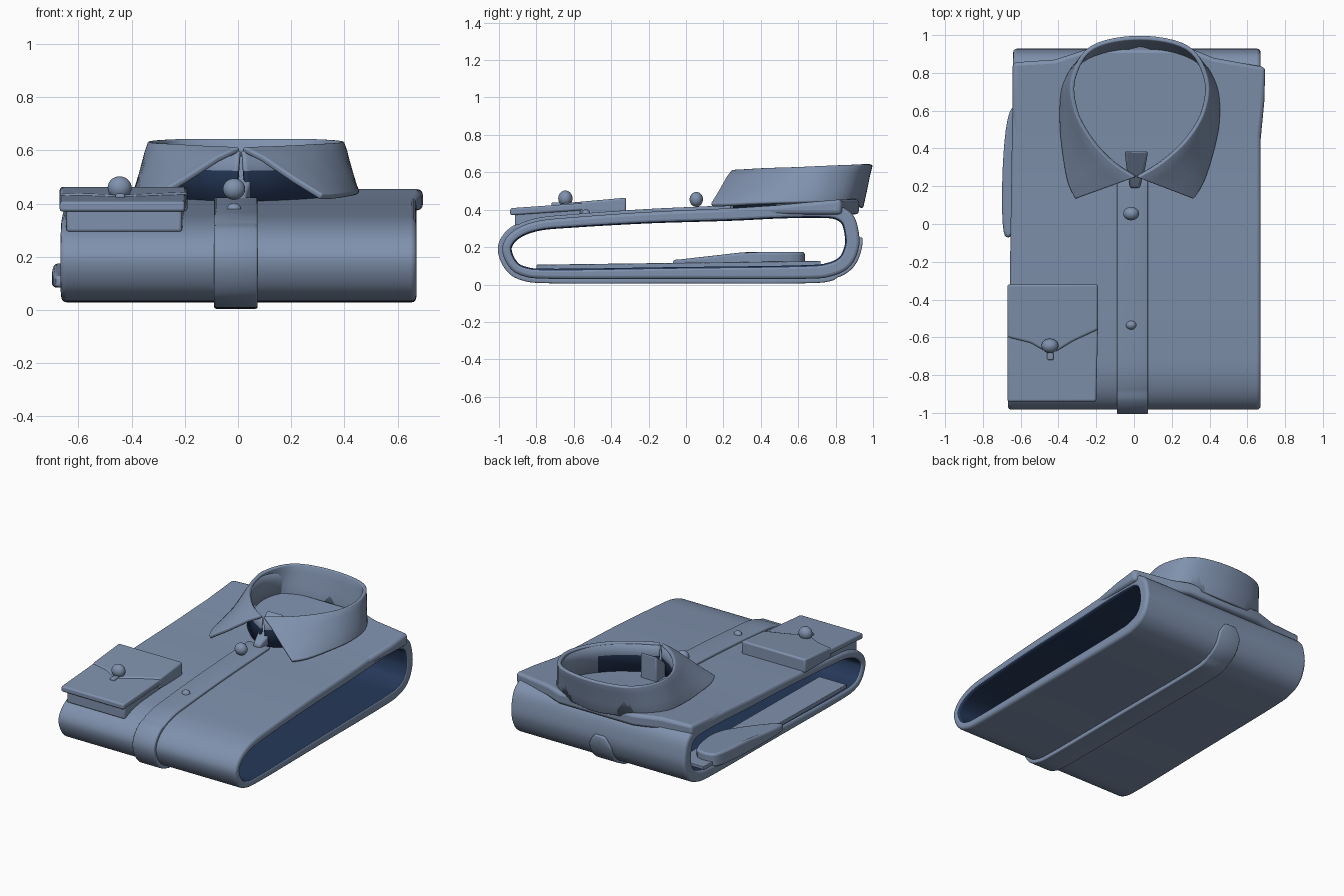
import bpy, bmesh, math
from mathutils import Vector

cube = bpy.data.objects.get("Cube")
if cube:
    bpy.data.objects.remove(cube)


def material(name, rgb):
    m = bpy.data.materials.new(name)
    m.use_nodes = True
    m.diffuse_color = (*rgb, 1)
    m.node_tree.nodes["Principled BSDF"].inputs["Base Color"].default_value = (*rgb, 1)
    return m


CLOTH = material("blue grey cloth", (0.215, 0.285, 0.42))
LINING = material("navy lining", (0.019, 0.04, 0.10))


def finish(name, bm, bevel=0, thick=0, lining=None):
    """Turn a bmesh into a smooth object; faces passing the lining rule go navy."""
    bmesh.ops.recalc_face_normals(bm, faces=bm.faces)
    for f in bm.faces:
        if lining and lining(f.calc_center_median()):
            f.material_index = 1
    mesh = bpy.data.meshes.new(name)
    bm.to_mesh(mesh)
    bm.free()
    mesh.materials.append(CLOTH)
    mesh.materials.append(LINING)
    ob = bpy.data.objects.new(name, mesh)
    bpy.context.collection.objects.link(ob)
    if thick:
        s = ob.modifiers.new("thickness", 'SOLIDIFY')
        s.thickness, s.offset = thick, 0
    if bevel:
        b = ob.modifiers.new("soft edge", 'BEVEL')
        b.width, b.segments, b.limit_method = bevel, 3, 'ANGLE'
        b.angle_limit = math.radians(40)
    bpy.ops.object.select_all(action='DESELECT')
    bpy.context.view_layer.objects.active = ob
    ob.select_set(True)
    bpy.ops.object.shade_smooth_by_angle(angle=math.radians(40))


def spline(points, closed=False, steps=6):
    """Catmull-Rom curve through the points."""
    p = [Vector(q) for q in points]
    n = len(p)
    get = (lambda i: p[i % n]) if closed else (lambda i: p[max(0, min(n - 1, i))])
    out = []
    for i in range(n if closed else n - 1):
        a, b, c, d = (get(i + k) for k in (-1, 0, 1, 2))
        for s in range(steps):
            t = s / steps
            out.append((2 * b + (c - a) * t + (2 * a - 5 * b + 4 * c - d) * t * t
                        + (3 * b - a - 3 * c + d) * t ** 3) / 2)
    return out if closed else out + [p[-1]]


def loft(rows, closed=False):
    bm = bmesh.new()
    grid = [[bm.verts.new(v) for v in row] for row in rows]
    n, m = len(grid), len(grid[0])
    for i in range(n if closed else n - 1):
        for j in range(m if closed else m - 1):
            a, b = grid[i], grid[(i + 1) % n]
            k = (j + 1) % m
            bm.faces.new((a[j], a[k], b[k], b[j]))
    return bm


def slab(name, outline, low, high, bevel):
    """Prism over an xy outline; low and high give z as a function of y."""
    bm = bmesh.new()
    rings = [[bm.verts.new((x, y, f(y))) for x, y in outline] for f in (low, high)]
    n = len(outline)
    for i in range(n):
        j = (i + 1) % n
        bm.faces.new((rings[0][i], rings[0][j], rings[1][j], rings[1][i]))
    for r in rings:
        bm.faces.new(r)
    finish(name, bm, bevel)


# Folded body: a flat loop of cloth, open at both sides
profile = spline([(0.24, 0.408), (-0.2, 0.388), (-0.6, 0.36), (-0.8, 0.338), (-0.925, 0.285),
                  (-0.982, 0.2), (-0.95, 0.1), (-0.87, 0.045), (-0.7, 0.03), (-0.1, 0.03),
                  (0.6, 0.03), (0.78, 0.045), (0.88, 0.1), (0.925, 0.2), (0.92, 0.3),
                  (0.89, 0.375), (0.82, 0.42), (0.72, 0.43), (0.5, 0.424)], True)


def offset(curve, dist):
    out = []
    for i, p in enumerate(curve):
        t = (curve[(i + 1) % len(curve)] - curve[i - 1]).normalized()
        out.append(p + Vector((t.y, -t.x)) * dist(p))
    return out


def ring(curve, x, slant):
    return [(x + slant * (p.x + 1), p.x, p.y) for p in curve]


inner = offset(profile, lambda p: -0.05 - 0.014 * (p.x + 1))
body = loft([ring(profile, -0.668, 0.015), ring(profile, 0.67, 0),
             ring(inner, 0.67, 0), ring(inner, -0.668, 0.015)], True)
body.faces.ensure_lookup_table()
count = len(profile)
inside = {tuple(f.calc_center_median()) for f in body.faces[2 * count:3 * count]}
finish("folded_body", body, 0.018, lining=lambda c: tuple(c) in inside)

# Shoulder layer lying over the back of the body
slab("shoulder_yoke", [(-0.642, 0.42), (-0.642, 0.855), (-0.42, 0.87), (-0.25, 0.925),
                       (0.31, 0.925), (0.42, 0.88), (0.695, 0.83), (0.69, 0.65), (0.668, 0.42)],
     lambda y: 0.375, lambda y: 0.418 + 0.038 * min(1, (y - 0.42) * 2.5), 0.02)

# Button strip running down the front, under the base and up the back
lifted = offset(profile, lambda p: 0.0 if p.y > 0.3 or p.x > 0.8 else 0.008)
end = next(i for i, p in enumerate(profile) if p.x > 0.9 and p.y > 0.26)
strip = lifted[:end]
rows = []
for i, p in enumerate(strip):
    half = 0.082 * math.sqrt(min(1, (len(strip) - i) / 5))
    rows.append([(-0.008 + half * s, p.x, p.y) for s in (-1, 0, 1)])
finish("button_strip", loft(rows), 0.008, thick=0.032)


# Collar: a stand inside and a turned-down leaf with two points outside
def around(half):
    centre = lambda y: 0.03 * max(0, min(1, (y - 0.1) * 2.5))
    left = [(centre(y) - x, y, z) for x, y, z in half]
    right = [(centre(y) + x, y, z) for x, y, z in half[-2::-1]]
    return spline(left + right)


rim = around([(0.004, 0.25, 0.605), (0.13, 0.33, 0.61), (0.25, 0.45, 0.618), (0.335, 0.6, 0.625),
              (0.35, 0.77, 0.635), (0.25, 0.935, 0.642), (0, 0.987, 0.642)])
hem = around([(0.31, 0.135, 0.425), (0.355, 0.22, 0.425), (0.39, 0.36, 0.43), (0.415, 0.55, 0.435),
              (0.395, 0.74, 0.44), (0.28, 0.88, 0.435), (0, 0.935, 0.41)])
foot = around([(0.02, 0.25, 0.40), (0.14, 0.325, 0.40), (0.26, 0.44, 0.41), (0.345, 0.6, 0.42),
               (0.355, 0.77, 0.42), (0.25, 0.9, 0.42), (0, 0.93, 0.42)])


def between(a, b, t, lift=0):
    return [p.lerp(q, t) + Vector((0, 0, lift)) for p, q in zip(a, b)]


finish("collar_leaf", loft([hem, between(hem, rim, 0.35),
                            between(hem, rim, 0.75, 0.008), rim]), 0.008, thick=0.024)
finish("collar_stand", loft([foot, between(foot, rim, 0.6), between(foot, rim, 0.96)]),
       thick=0.014, lining=lambda c: c.z < 0.53 and c.y < 0.5)

# Collar fastening tab at the throat
slab("collar_tab", [(-0.05, 0.385), (0.075, 0.385), (0.06, 0.3), (0.03, 0.19), (-0.02, 0.19),
                    (-0.04, 0.3)], lambda y: 0.40, lambda y: 0.44 + max(0, y - 0.19) * 0.75, 0.012)

# Chest pocket with a pointed flap
slab("pocket", [(-0.645, -0.915), (-0.21, -0.915), (-0.2, -0.33), (-0.655, -0.33)],
     lambda y: 0.29 + (y + 0.94) * 0.1, lambda y: 0.395 + (y + 0.94) * 0.07, 0.012)
slab("pocket_edge", [(-0.67, -0.94), (-0.2, -0.94), (-0.19, -0.5), (-0.67, -0.5)],
     lambda y: 0.37 + (y + 0.94) * 0.07, lambda y: 0.408 + (y + 0.94) * 0.07, 0.01)
slab("pocket_flap", [(-0.67, -0.32), (-0.67, -0.6), (-0.55, -0.63), (-0.47, -0.675),
                     (-0.41, -0.675), (-0.32, -0.62), (-0.19, -0.56), (-0.19, -0.32)],
     lambda y: 0.37, lambda y: 0.432 + (y + 0.68) * 0.09, 0.012)
slab("button_loop", [(-0.46, -0.72), (-0.425, -0.72), (-0.425, -0.6), (-0.46, -0.6)],
     lambda y: 0.40, lambda y: 0.438, 0.008)

# Folded sleeve showing at one side, with its cloth spread on the floor of the fold
sleeve = spline([(-0.66, -0.07), (-0.695, 0.0), (-0.695, 0.3), (-0.67, 0.55), (-0.62, 0.63),
                 (-0.5, 0.6), (-0.46, 0.35), (-0.56, 0.08)], True, 4)
slab("folded_sleeve", [tuple(p) for p in sleeve], lambda y: 0.085,
     lambda y: 0.13 + 0.045 * min(1, max(0, y + 0.07) * 2.5), 0.02)
slab("sleeve_cloth", [(-0.645, -0.8), (-0.44, -0.8), (-0.44, 0.72), (-0.635, 0.72)],
     lambda y: 0.07, lambda y: 0.106 + (y + 0.8) * 0.013, 0.004)

# Round buttons
for name, x, y, z, r in (("collar_button", -0.015, 0.055, 0.455, 0.042),
                         ("front_button", -0.015, -0.535, 0.376, 0.028),
                         ("pocket_button", -0.445, -0.645, 0.46, 0.045)):
    bm = bmesh.new()
    bmesh.ops.create_uvsphere(bm, u_segments=24, v_segments=14, radius=r)
    bmesh.ops.scale(bm, vec=(1, 0.85, 0.95), verts=bm.verts)
    bmesh.ops.translate(bm, vec=(x, y, z), verts=bm.verts)
    finish(name, bm)
